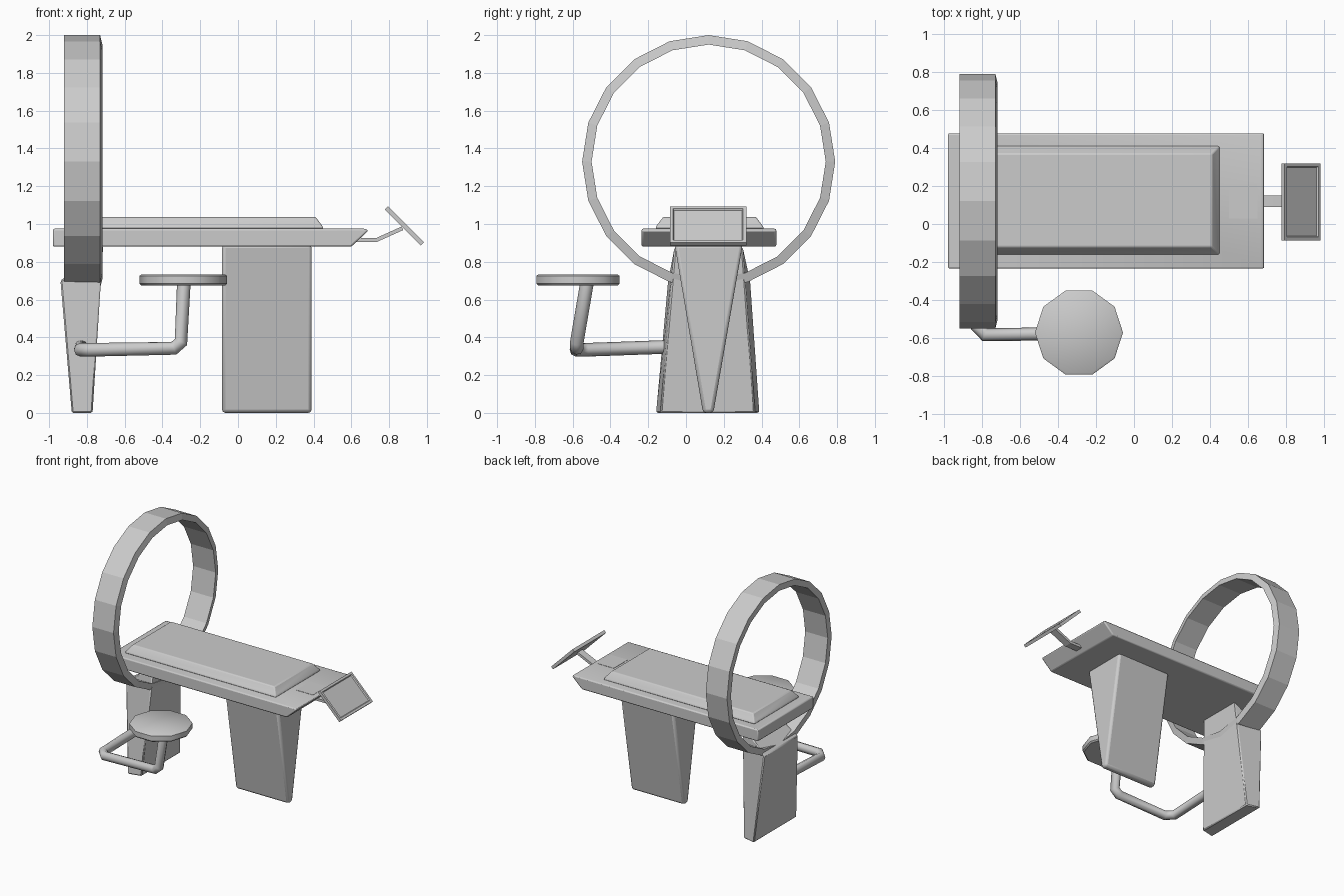
import bpy, bmesh
from math import radians, sin, cos, pi, sqrt
from mathutils import Vector

if "Cube" in bpy.data.objects:
    bpy.data.objects.remove(bpy.data.objects["Cube"])


def finish(name, bm, bevel=0.0, segs=2, smooth=True):
    bmesh.ops.recalc_face_normals(bm, faces=bm.faces)
    me = bpy.data.meshes.new(name)
    bm.to_mesh(me)
    bm.free()
    ob = bpy.data.objects.new(name, me)
    bpy.context.collection.objects.link(ob)
    if bevel:
        m = ob.modifiers.new("bevel", 'BEVEL')
        m.width, m.segments = bevel, segs
        m.limit_method, m.angle_limit = 'ANGLE', radians(25)
    if smooth:
        bpy.ops.object.select_all(action='DESELECT')
        ob.select_set(True)
        bpy.context.view_layer.objects.active = ob
        bpy.ops.object.shade_smooth_by_angle(angle=radians(40))
    return ob


def loft(name, loops, closed=False, **kw):
    """Skin equal-length loops; cap the ends unless the loft closes on itself."""
    bm = bmesh.new()
    rows = [[bm.verts.new(p) for p in loop] for loop in loops]
    n = len(rows[0])
    pairs = list(zip(rows, rows[1:]))
    if closed:
        pairs.append((rows[-1], rows[0]))
    else:
        bm.faces.new(rows[0])
        bm.faces.new(rows[-1])
    for a, b in pairs:
        for i in range(n):
            j = (i + 1) % n
            bm.faces.new((a[i], a[j], b[j], b[i]))
    return finish(name, bm, **kw)


def rect(x0, x1, y0, y1, z):
    return [(x0, y0, z), (x1, y0, z), (x1, y1, z), (x0, y1, z)]


# Scanner ring: 20 sides, axis along x
ring = []
for k in range(20):
    a = 2 * pi * k / 20
    ring.append([(x, 0.12 + r * sin(a), 1.33 + r * cos(a))
                 for x, r in ((-0.92, 0.67), (-0.73, 0.67), (-0.718, 0.62), (-0.92, 0.62))])
loft("scanner_ring", ring, closed=True, smooth=False)

# Ring support leg with a sloped top that meets the table
loft("ring_leg", [
    [(-0.88, -0.16, 0), (-0.77, -0.135, 0), (-0.77, 0.365, 0), (-0.88, 0.39, 0)],
    [(-0.94, -0.095, 0.70), (-0.714, -0.06, 0.885), (-0.714, 0.30, 0.885), (-0.94, 0.34, 0.70)],
], bevel=0.008, segs=1)

# Wedge leg under the table
loft("table_leg", [rect(-0.085, 0.39, 0.09, 0.145, 0),
                   rect(-0.085, 0.39, -0.06, 0.30, 0.89)], bevel=0.018)

# Table slab with undercut foot end
profile = [(-0.98, 0.88), (0.60, 0.88), (0.69, 0.965), (0.675, 0.975), (-0.98, 0.975)]
loft("table_top", [[(x, -0.235, z) for x, z in profile],
                   [(x, 0.478, z) for x, z in profile]], bevel=0.012)

# Flush panel on the table
loft("table_panel", [rect(0.50, 0.65, 0.03, 0.21, 0.97), rect(0.50, 0.65, 0.03, 0.21, 0.977)],
     smooth=False)

# Mattress with sloped sides
loft("mattress", [rect(-0.90, 0.45, -0.16, 0.41, 0.97),
                  rect(-0.90, 0.45, -0.16, 0.41, 0.985),
                  rect(-0.86, 0.41, -0.12, 0.37, 1.038)], bevel=0.012)

# Bent screen arm
arm = [(0.61, 0.905), (0.735, 0.905), (0.875, 0.968), (0.865, 0.986), (0.73, 0.925), (0.61, 0.925)]
loft("screen_arm", [[(x, 0.09, z) for x, z in arm], [(x, 0.15, z) for x, z in arm]], smooth=False)

# Tilted screen with a recessed face
u, n, c = Vector((1, 0, -1)) / sqrt(2), Vector((1, 0, 1)) / sqrt(2), Vector((0.88, 0.117, 0.99))


def screen_loop(hu, hy, d):
    return [c + u * su * hu + Vector((0, sy * hy, 0)) + n * d
            for su, sy in ((-1, -1), (1, -1), (1, 1), (-1, 1))]


loft("screen", [screen_loop(0.135, 0.203, -0.012), screen_loop(0.135, 0.203, 0.012),
                screen_loop(0.118, 0.186, 0.012), screen_loop(0.112, 0.18, 0.003)], smooth=False)

# Ten-sided stool seat
seat = [[(-0.29 + r * cos(2 * pi * k / 10), -0.572 + r * sin(2 * pi * k / 10), z) for k in range(10)]
        for r, z in ((0.222, 0.675), (0.232, 0.685), (0.232, 0.725), (0.222, 0.732))]
loft("stool_seat", seat)

# Bent tube carrying the stool from the ring leg
path = [(-0.83, -0.08, 0.35), (-0.835, -0.53, 0.334), (-0.785, -0.583, 0.334),
        (-0.34, -0.578, 0.342), (-0.302, -0.578, 0.375), (-0.287, -0.525, 0.685)]
cu = bpy.data.curves.new("stool_tube", 'CURVE')
cu.dimensions = '3D'
cu.bevel_depth, cu.bevel_resolution = 0.036, 2
cu.use_fill_caps = True
sp = cu.splines.new('POLY')
sp.points.add(len(path) - 1)
for p, co in zip(sp.points, path):
    p.co = (*co, 1)
bpy.context.collection.objects.link(bpy.data.objects.new("stool_tube", cu))
